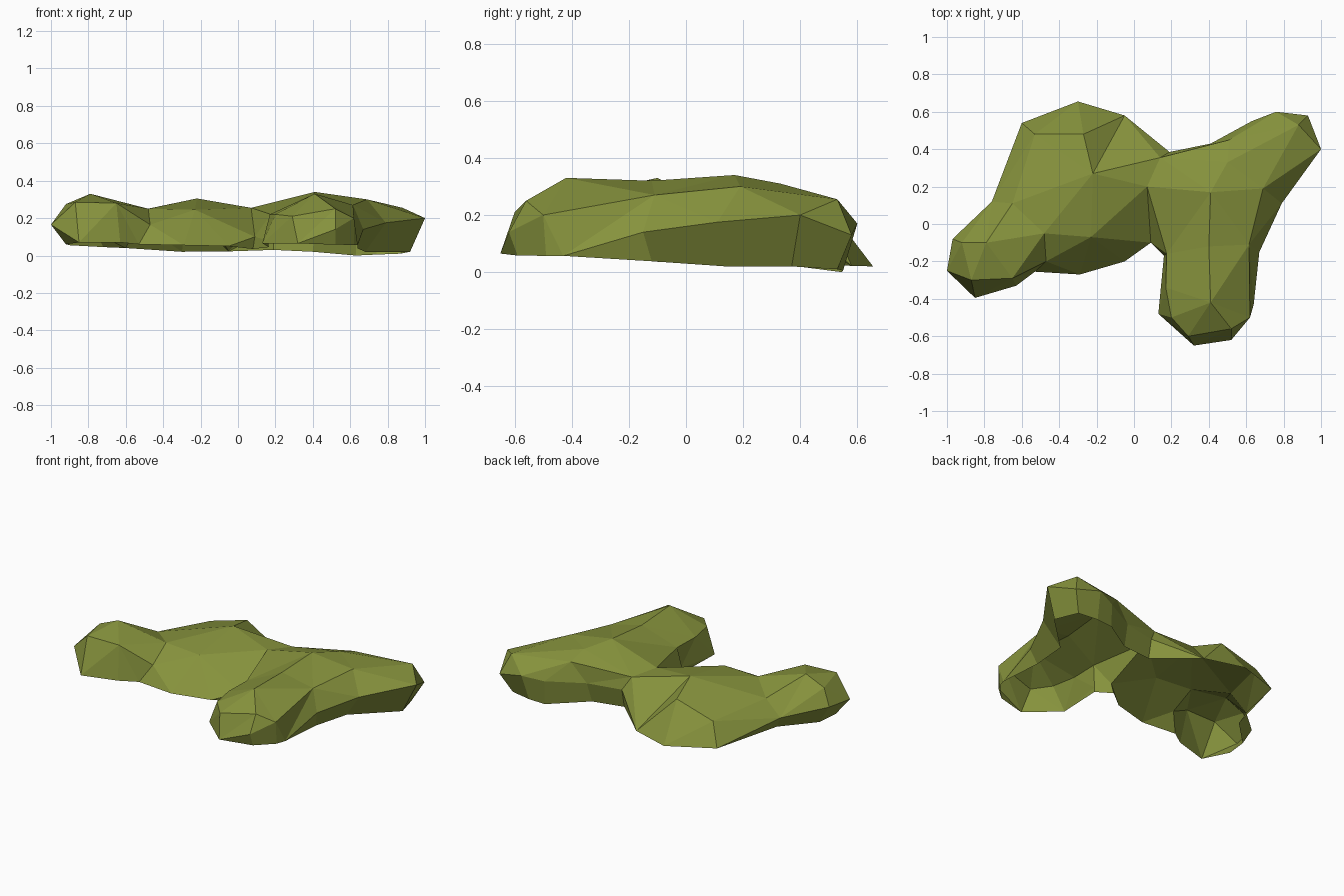
import bpy, bmesh
from mathutils import Vector
from mathutils.geometry import delaunay_2d_cdt

if "Cube" in bpy.data.objects:
    bpy.data.objects.remove(bpy.data.objects["Cube"])

olive = bpy.data.materials.new("olive_green")
olive.diffuse_color = (0.24, 0.29, 0.046, 1)
olive.use_nodes = True
olive.node_tree.nodes["Principled BSDF"].inputs["Base Color"].default_value = olive.diffuse_color

# Widest outline, counter-clockwise seen from above
rim = [(-1, -.25, .165), (-.85, -.395, .07), (-.63, -.33, .07), (-.53, -.255, .06),
       (-.29, -.27, .055), (-.05, -.2, .05), (.09, -.1, .1), (.16, -.17, .08),
       (.13, -.48, .065), (.32, -.65, .065), (.52, -.62, .14), (.62, -.5, .2),
       (.64, -.43, .057), (.67, -.15, .14), (.79, .11, .175), (1, .4, .2),
       (.93, .58, .13), (.76, .6, .17), (.63, .55, .15), (.41, .43, .15),
       (.19, .385, .15), (-.05, .58, .022), (-.3, .655, .02), (-.6, .54, .04),
       (-.76, .12, .12), (-.97, -.08, .17)]

# Where the outline is undercut: open lower edge, keyed by outline point
undercut = {0: (-.92, -.22, .06), 6: (.08, -.09, .035), 7: (.165, -.165, .045),
            10: (.52, -.59, .058), 11: (.62, -.49, .057), 13: (.64, -.12, .038),
            14: (.68, .14, .02), 15: (.92, .37, .02), 16: (.87, .53, .01),
            17: (.74, .55, .005), 18: (.63, .545, 0), 19: (.4, .39, .02),
            20: (.19, .36, .03), 24: (-.72, .1, .045), 25: (-.9, -.08, .055)}

# Heights of the crest and shoulder points on the upper side
crest = {
    # left lobe
    "a": (-.92, -.1, .275), "b": (-.79, -.1, .33), "c": (-.48, -.05, .25),
    "d": (-.87, -.3, .285), "e": (-.65, -.29, .28), "f": (-.47, -.2, .165),
    # mound
    "g": (-.23, -.07, .245), "h": (-.65, .11, .215), "i": (-.22, .27, .305),
    "j": (.07, .2, .255), "k": (-.53, .48, .175), "l": (-.27, .48, .25), "m": (.14, .355, .235),
    # front lobe
    "n": (.41, .17, .34), "o": (.4, -.12, .32), "p": (.41, -.42, .33), "q": (.29, -.6, .21),
    "r": (.2, -.5, .22), "s": (.17, -.34, .22), "t": (.175, -.16, .22),
    "u": (.52, -.56, .25), "v": (.615, -.11, .27),
    # back lobe
    "w": (.69, .19, .3), "x": (.5, .33, .31), "y": (.88, .53, .255), "z": (.51, .45, .27)}

# Crease lines that must appear as edges (numbers are outline points)
creases = [["a", "b", "c", "g", 6, "j"], [0, "d", "e", "c", "f"], ["b", "e", "f"],
           ["a", "d"], ["c", "h", "i", "j", "n", "w"], ["b", "h", 24], ["j", "m", "z", 17, "y"],
           ["j", "t", "o", "v", "w", "y", 15], ["n", "o", "p", "q"], ["n", "x", "y"],
           ["t", "s", "r", "q", "u", 11, "v"], ["p", "r"], ["p", "u"], ["p", 11],
           ["k", "l"], ["i", "l"], ["i", "m"]]

bm = bmesh.new()
edge = [bm.verts.new(p) for p in rim]
verts = edge + [bm.verts.new(p) for p in crest.values()]
names = list(crest)


def index(key):
    return key if isinstance(key, int) else len(rim) + names.index(key)


# Upper skin: stretch facets over outline and creases
lines = [(index(p), index(q)) for c in creases for p, q in zip(c, c[1:])]
flat = [Vector(v.co[:2]) for v in verts]
_, _, faces, origin, _, _ = delaunay_2d_cdt(flat, lines, [list(range(len(rim)))], 1, 1e-5)
for f in faces:
    if all(origin[i] for i in f):
        bm.faces.new([verts[origin[i][0]] for i in f])

# Undercut skirt, open underneath
lower = [bm.verts.new(undercut[i]) if i in undercut else v for i, v in enumerate(edge)]
for i in range(len(edge)):
    j = (i + 1) % len(edge)
    ring = list(dict.fromkeys([edge[j], edge[i], lower[i], lower[j]]))
    if len(ring) > 2:
        bm.faces.new(ring)

mesh = bpy.data.meshes.new("lobed_mound")
bm.to_mesh(mesh)
bm.free()
mesh.materials.append(olive)
bpy.context.collection.objects.link(bpy.data.objects.new("lobed_mound", mesh))
